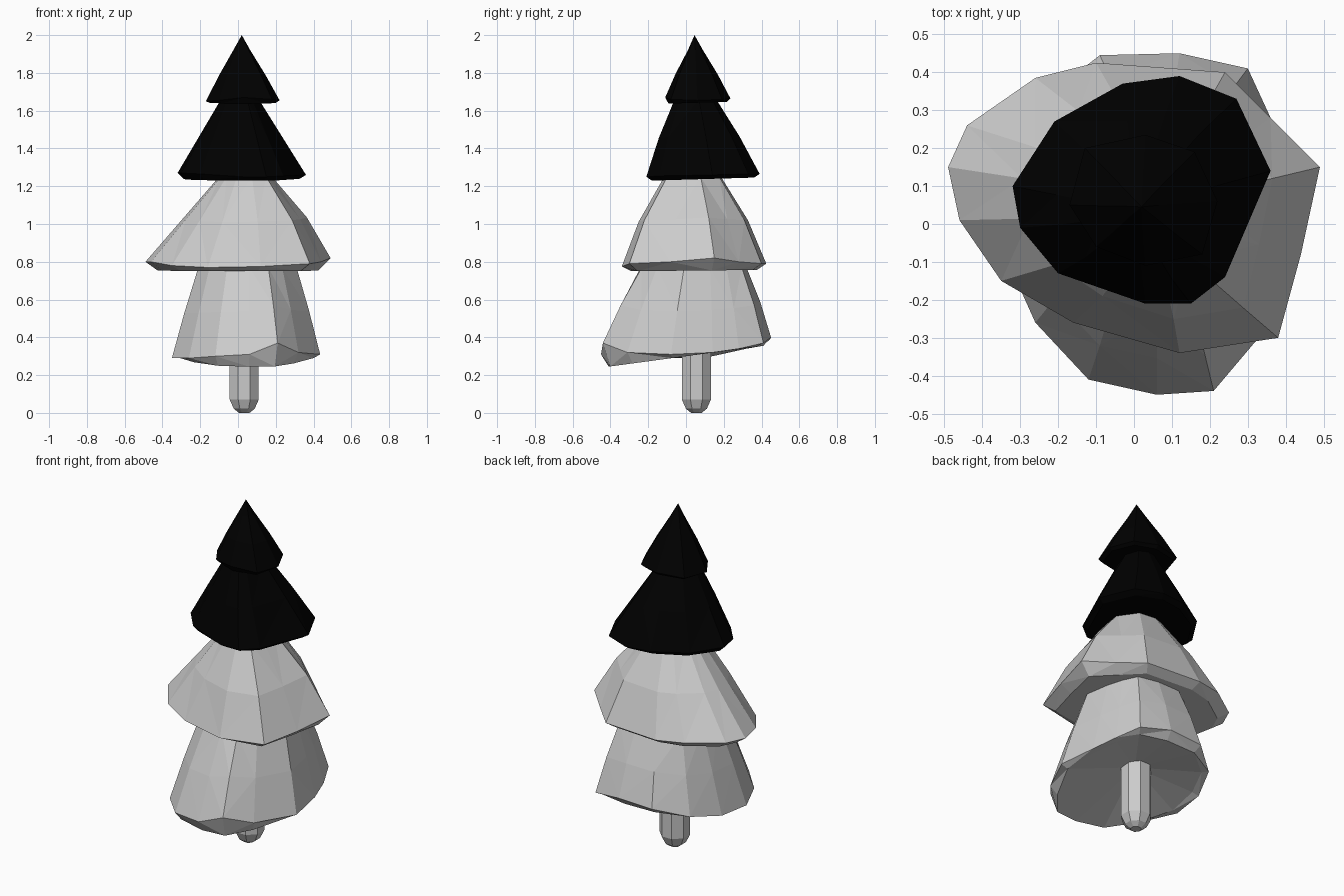
import bpy, bmesh, math

if "Cube" in bpy.data.objects:
    bpy.data.objects.remove(bpy.data.objects["Cube"])

black = bpy.data.materials.new("black")
black.diffuse_color = (0.0, 0.0, 0.0, 1)
black.use_nodes = True
black.node_tree.nodes["Principled BSDF"].inputs["Base Color"].default_value = black.diffuse_color


def loft(name, rings, mat=None, point=None, hollow=None):
    """Skin equal-length rings from bottom to top; ends are flat or run to a point."""
    bm = bmesh.new()
    loops = [[bm.verts.new(p) for p in ring] for ring in rings]
    n = len(loops[0])
    for a, b in zip(loops, loops[1:]):
        for i in range(n):
            j = (i + 1) % n
            bm.faces.new((a[i], a[j], b[j], b[i]))
    for loop, tip in ((loops[0][::-1], hollow), (loops[-1], point)):
        if tip:
            v = bm.verts.new(tip)
            for i in range(n):
                bm.faces.new((loop[i], loop[(i + 1) % n], v))
        else:
            bm.faces.new(loop)
    bmesh.ops.triangulate(bm, faces=[f for f in bm.faces if len(f.verts) > 3])
    bmesh.ops.recalc_face_normals(bm, faces=bm.faces)
    me = bpy.data.meshes.new(name)
    bm.to_mesh(me)
    bm.free()
    ob = bpy.data.objects.new(name, me)
    bpy.context.collection.objects.link(ob)
    if mat:
        me.materials.append(mat)
    return ob


def tier(name, rim, under, inset, top, bulge, mat=None, point=None, hollow=None):
    """Foliage skirt: inset underside, uneven rim, middle bulged (left, right, y), top ring."""
    xs, ys = [p[0] for p in rim], [p[1] for p in rim]
    cx, cy = (min(xs) + max(xs)) / 2, (min(ys) + max(ys)) / 2
    hx, hy = (max(xs) - min(xs)) / 2, (max(ys) - min(ys)) / 2
    tx, ty, tz, rx, ry = top
    low, mid, high = [], [], []
    for x, y, z in rim:
        lx, ly = cx + (x - cx) * inset, cy + (y - cy) * inset
        low.append((lx, ly, under[0] + under[1] * ly))
        px, py = tx + (x - cx) / hx * rx, ty + (y - cy) / hy * ry
        high.append((px, py, tz))
        bx = bulge[0] if x < cx else bulge[1]
        mid.append(((x + px) / 2 + (x - cx) * bx, (y + py) / 2 + (y - cy) * bulge[2],
                    (z + tz) / 2))
    return loft(name, [low, rim, mid, high], mat, point, hollow)


# Trunk: octagonal post with a tapered foot
def ring(r, z):
    return [(0.033 + r * math.cos(math.tau * (i + .5) / 8),
             0.055 + r * math.sin(math.tau * (i + .5) / 8), z) for i in range(8)]


loft("trunk", [ring(.03, 0), ring(.06, .022), ring(.083, .07), ring(.083, .42)])

# Bottom skirt, hollowed underneath
tier("bottom_branches", [
    (.435, -.08, .31), (.40, .14, .32), (.36, .28, .34), (.30, .41, .37), (.12, .45, .40),
    (-.09, .445, .39), (-.25, .32, .34), (-.33, .14, .30), (-.35, -.06, .29),
    (-.26, -.26, .29), (-.12, -.41, .30), (.06, -.45, .31), (.21, -.44, .37),
    (.32, -.31, .32)],
    (.30, .135), .91, (.05, .04, .77, .26, .28), (.01, .01, .02), hollow=(.035, .05, .38))

# Wide lower-middle skirt
tier("lower_middle_branches", [
    (.49, .15, .82), (.36, .28, .80), (.24, .40, .79), (-.10, .425, .79),
    (-.26, .385, .80), (-.44, .26, .80), (-.49, .15, .80), (-.46, .01, .80),
    (-.35, -.15, .78), (-.16, -.26, .77), (.12, -.34, .775), (.38, -.30, .79),
    (.44, -.08, .80)],
    (.753, .01), .87, (.04, .035, 1.25, .14, .15), (.0, .06, .06))

# Black upper-middle skirt
tier("upper_middle_branches", [
    (.36, .14, 1.26), (.27, .33, 1.265), (.12, .39, 1.265), (-.03, .37, 1.27),
    (-.21, .27, 1.27), (-.32, .10, 1.27), (-.30, -.01, 1.27), (-.20, -.13, 1.265),
    (.03, -.21, 1.25), (.15, -.21, 1.25), (.24, -.14, 1.255)],
    (1.235, .03), .9, (.01, .05, 1.66, .10, .11), (.0, .0, .03), black)

# Black pointed crown
tier("crown", [
    (.22, .06, 1.655), (.16, .19, 1.66), (.03, .235, 1.665), (-.13, .20, 1.66),
    (-.17, .05, 1.65), (-.10, -.06, 1.655), (.03, -.11, 1.67), (.18, -.08, 1.66)],
    (1.64, .03), .9, (.02, .05, 1.92, .045, .04), (.02, .02, .03), black, (.02, .045, 2.0))
